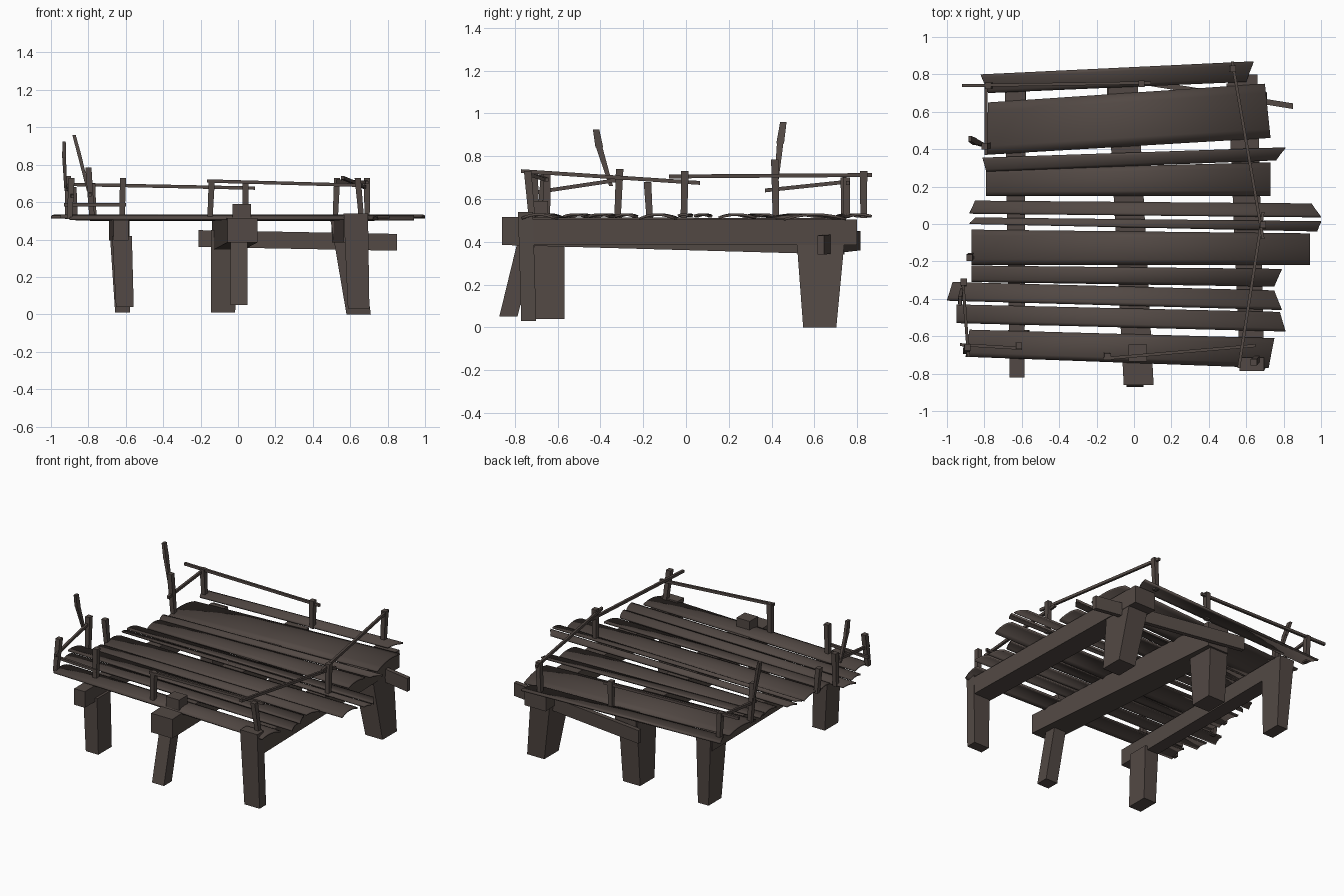
import bpy, bmesh
from mathutils import Vector

cube = bpy.data.objects.get("Cube")
if cube:
    bpy.data.objects.remove(cube, do_unlink=True)

wood = bpy.data.materials.new("weathered_dark_wood")
wood.use_nodes = True
wood.diffuse_color = (0.085, 0.066, 0.058, 1)
wood.node_tree.nodes["Principled BSDF"].inputs["Base Color"].default_value = wood.diffuse_color
wood.node_tree.nodes["Principled BSDF"].inputs["Roughness"].default_value = 0.9


def add_object(name, bm):
    bmesh.ops.recalc_face_normals(bm, faces=bm.faces)
    mesh = bpy.data.meshes.new(name)
    bm.to_mesh(mesh)
    bm.free()
    mesh.materials.append(wood)
    obj = bpy.data.objects.new(name, mesh)
    bpy.context.collection.objects.link(obj)
    return obj


def beam(name, a, b, size_a, size_b=None):
    """Timber from a to b; its section lies across the main axis."""
    a, b = Vector(a), Vector(b)
    size_b = size_b or size_a
    d = b - a
    main = max(range(3), key=lambda i: abs(d[i]))
    u, v = [i for i in range(3) if i != main]
    bm = bmesh.new()
    bmesh.ops.create_cube(bm, size=1)
    for vert in bm.verts:
        end, size = (b, size_b) if vert.co[main] > 0 else (a, size_a)
        p = end.copy()
        p[u] += vert.co[u] * size[0]
        p[v] += vert.co[v] * size[1]
        vert.co = p
    return add_object(name, bm)


def plank(name, corners, bow, z):
    """Cupped board; corners run back left, back right, front right, front left."""
    bl, br, fr, fl = [Vector(c) for c in corners]
    bm = bmesh.new()
    bmesh.ops.create_grid(bm, x_segments=1, y_segments=6, size=0.5)
    for vert in bm.verts:
        s, t = vert.co.x + 0.5, vert.co.y + 0.5
        p = fl.lerp(fr, s).lerp(bl.lerp(br, s), t)
        vert.co = (p.x, p.y, z + bow * (4 * t * (1 - t)))
    obj = add_object(name, bm)
    for face in obj.data.polygons:
        face.use_smooth = True
    if obj.data.polygons[0].normal.z < 0:
        obj.data.flip_normals()
    solid = obj.modifiers.new("thickness", "SOLIDIFY")
    solid.thickness = 0.012
    solid.offset = -1
    bpy.ops.object.select_all(action="DESELECT")
    obj.select_set(True)
    bpy.context.view_layer.objects.active = obj
    bpy.ops.object.shade_smooth_by_angle(angle=0.6)


# Deck boards, back to front
deck = [
    ([(-.82, .80), (.64, .87), (.60, .76), (-.78, .70)], .008),
    ([(-.78, .65), (.70, .75), (.73, .46), (-.79, .37)], .022),
    ([(-.81, .355), (.81, .41), (.76, .34), (-.79, .28)], .008),
    ([(-.79, .29), (.73, .33), (.73, .15), (-.79, .15)], .016),
    ([(-.85, .125), (.95, .11), (1.0, .035), (-.88, .055)], .008),
    ([(-.85, .035), (1.0, .015), (.98, -.04), (-.88, 0)], .006),
    ([(-.87, -.03), (.94, -.05), (.94, -.22), (-.87, -.22)], .02),
    ([(-.87, -.222), (.79, -.24), (.75, -.335), (-.87, -.31)], .01),
    ([(-.97, -.31), (.75, -.355), (.79, -.46), (-1.0, -.41)], .01),
    ([(-.95, -.43), (.78, -.47), (.81, -.575), (-.95, -.53)], .01),
    ([(-.88, -.565), (.75, -.61), (.72, -.77), (-.90, -.71)], .018),
]
for i, (corners, bow) in enumerate(deck):
    plank(f"deck_board_{i + 1}", corners, bow, .533 - bow)

# Joists under the deck and the slanting brace at the back
beam("left_joist", (.63, -.73, .445), (.58, .80, .445), (.13, .12), (.16, .12))
beam("middle_joist", (.025, -.86, .45), (-.06, .74, .425), (.16, .13), (.16, .17))
beam("right_joist", (-.625, -.82, .45), (-.635, .70, .45), (.08, .11), (.11, .11))
beam("back_brace", (-.21, .80, .405), (.85, .63, .385), (.03, .09))

# Legs, bottom to top
beam("left_front_leg", (.645, -.735, .03), (.63, -.75, .54), (.115, .07), (.13, .07))
beam("middle_front_leg", (.005, -.83, .05), (.005, -.74, .42), (.09, .085))
beam("right_front_leg", (-.605, -.64, .04), (-.62, -.64, .42), (.095, .145), (.105, .145))
beam("left_back_leg", (.645, .625, 0), (.57, .63, .50), (.13, .155), (.15, .24))
beam("middle_back_leg", (-.08, .625, .01), (-.075, .63, .45), (.13, .155), (.14, .21))
beam("right_back_leg", (-.617, .625, .01), (-.635, .63, .50), (.08, .14), (.11, .18))
beam("deck_block", (.02, -.69, .50), (.02, -.69, .59), (.10, .09))

# Railing posts: foot x, y then top x, y, z
posts = [
    (.66, -.72, .64, -.74, .73), (.69, -.01, .69, -.005, .73), (.52, .83, .53, .83, .73),
    (.04, .75, .04, .75, .70), (-.77, .74, -.78, .74, .70), (-.78, .42, -.80, .415, .785),
    (-.87, -.17, -.88, -.18, .68), (-.91, -.32, -.91, -.31, .74), (-.90, -.68, -.89, -.66, .73),
    (-.62, -.65, -.615, -.65, .73), (-.15, -.70, -.14, -.71, .72),
]
for i, (x, y, tx, ty, tz) in enumerate(posts):
    beam(f"railing_post_{i + 1}", (x, y, .51), (tx, ty, tz), (.028, .03), (.033, .035))

# Thin rails
rails = [
    ((.56, -.77, .73), (.69, .065, .675)), ((.69, -.08, .705), (.525, .87, .712)),
    ((-.165, -.72, .713), (.65, -.65, .69)), ((-.93, -.645, .585), (-.60, -.665, .585)),
    ((-.92, .74, .695), (.09, .755, .675)), ((-.79, .75, .68), (-.79, .37, .64)),
    ((-.885, -.71, .63), (-.915, -.31, .69)),
]
for i, (a, b) in enumerate(rails):
    beam(f"rail_{i + 1}", a, b, (.016, .018))

# Broken upright slats on the right side, each with a wider head
for name, foot, neck, tip in [
    ("front_slat", (-.92, -.35, .66), (-.93, -.405, .84), (-.93, -.42, .925)),
    ("back_slat", (-.80, .42, .66), (-.85, .44, .86), (-.877, .455, .96)),
]:
    beam(name + "_shaft", foot, neck, (.016, .018), (.02, .03))
    beam(name + "_head", neck, tip, (.02, .036), (.018, .03))
